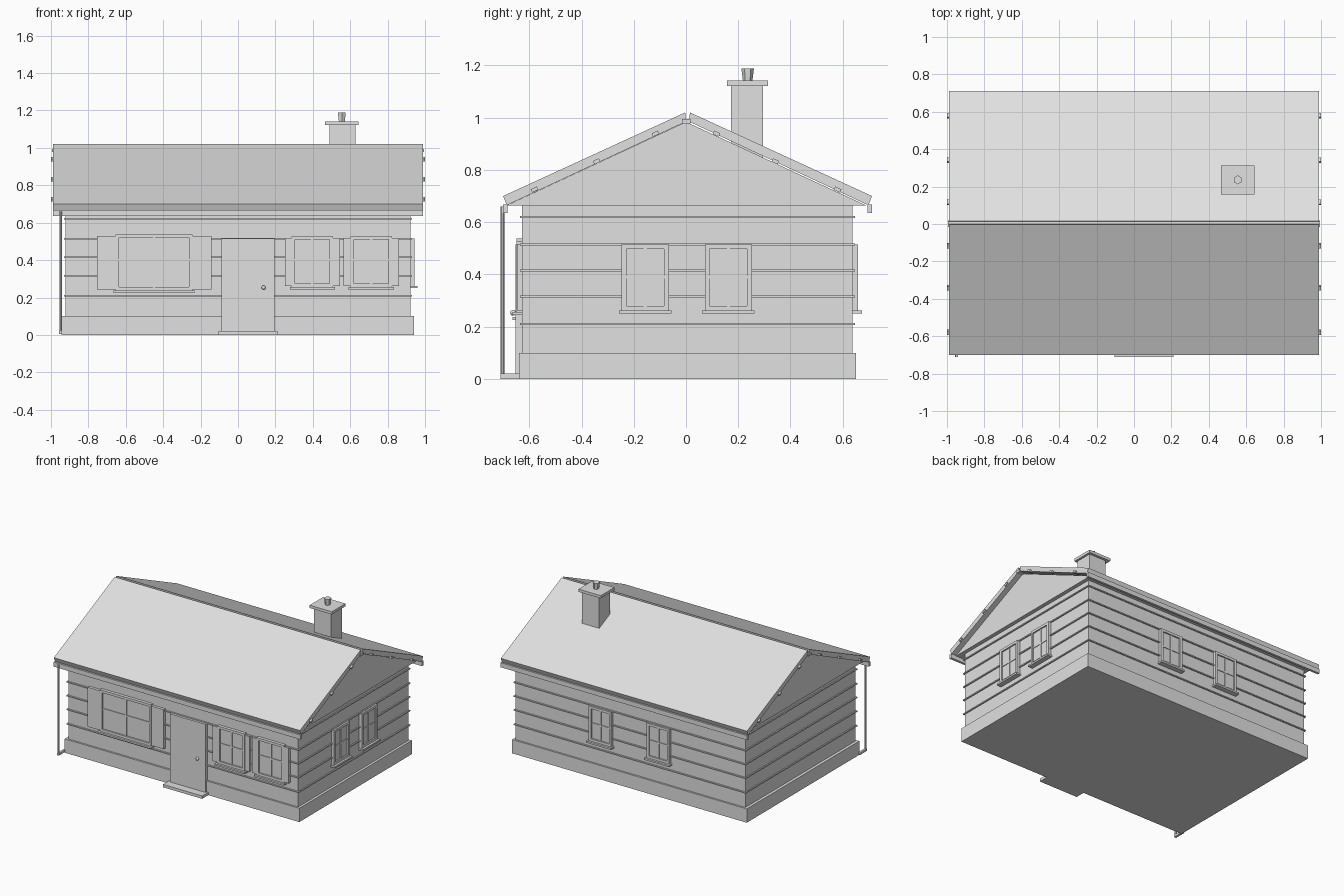
import bpy, bmesh, math
from mathutils import Vector

if "Cube" in bpy.data.objects:
    bpy.data.objects.remove(bpy.data.objects["Cube"])

grey = bpy.data.materials.new("light_grey")
grey.diffuse_color = (0.75, 0.75, 0.75, 1)
grey.use_nodes = True
grey.node_tree.nodes["Principled BSDF"].inputs["Base Color"].default_value = grey.diffuse_color


def finish(name, bm):
    bmesh.ops.recalc_face_normals(bm, faces=bm.faces)
    me = bpy.data.meshes.new(name)
    bm.to_mesh(me)
    bm.free()
    me.materials.append(grey)
    ob = bpy.data.objects.new(name, me)
    bpy.context.collection.objects.link(ob)
    return ob


def boxes(name, items):
    """One object from boxes given as (x0, x1, y0, y1, z0, z1)."""
    bm = bmesh.new()
    for x0, x1, y0, y1, z0, z1 in items:
        vs = bmesh.ops.create_cube(bm, size=1)["verts"]
        for v in vs:
            v.co = Vector(((x0 + x1) / 2 + v.co.x * (x1 - x0),
                           (y0 + y1) / 2 + v.co.y * (y1 - y0),
                           (z0 + z1) / 2 + v.co.z * (z1 - z0)))
    return finish(name, bm)


def extrude_x(name, profile, x0, x1):
    """Extrude a (y, z) outline along x."""
    bm = bmesh.new()
    f = bm.faces.new([bm.verts.new((x0, y, z)) for y, z in profile])
    ext = bmesh.ops.extrude_face_region(bm, geom=[f])["geom"]
    for v in ext:
        if isinstance(v, bmesh.types.BMVert):
            v.co.x = x1
    return finish(name, bm)


def cylinder(name, x, y, z0, z1, r0, r1, sides):
    bm = bmesh.new()
    bmesh.ops.create_cone(bm, cap_ends=True, segments=sides,
                          radius1=r0, radius2=r1, depth=z1 - z0)
    bmesh.ops.translate(bm, verts=bm.verts, vec=(x, y, (z0 + z1) / 2))
    return finish(name, bm)


# Wall planes
WX, WY0, WY1 = 0.922, -0.627, 0.637


def on_wall(side, u0, u1, z0, z1, depth):
    """Box standing out from one wall by the given depth."""
    if side == "front":
        return (u0, u1, WY0 - depth, WY0 + 0.005, z0, z1)
    if side == "back":
        return (u0, u1, WY1 - 0.005, WY1 + depth, z0, z1)
    return (WX - 0.005, WX + depth, u0, u1, z0, z1)


def window(name, side, u0, u1, z0, z1, bar_z, shutter=0):
    w, m = 0.018, (u0 + u1) / 2
    boxes(name + "_glass", [on_wall(side, u0 + w, u1 - w, z0 + w, z1 - w, 0.012)])
    boxes(name + "_frame", [
        on_wall(side, u0, u0 + w, z0, z1, 0.022),
        on_wall(side, u1 - w, u1, z0, z1, 0.022),
        on_wall(side, u0 + w, u1 - w, z0, z0 + w, 0.022),
        on_wall(side, u0 + w, u1 - w, z1 - w, z1, 0.022),
        on_wall(side, m - 0.006, m + 0.006, z0 + w, z1 - w, 0.017),
        on_wall(side, u0 + w, u1 - w, bar_z - 0.005, bar_z + 0.005, 0.0165)])
    boxes(name + "_sill", [on_wall(side, u0 - 0.01, u1 + 0.01, z0 - 0.012, z0, 0.037)])
    if shutter:
        boxes(name + "_shutters", [
            on_wall(side, u0 - shutter, u0, z0 + 0.005, z1 - 0.01, 0.02),
            on_wall(side, u1, u1 + shutter, z0 + 0.005, z1 - 0.01, 0.02)])


# Foundation, walls and siding strips
boxes("foundation", [(-0.943, 0.94, -0.64, 0.65, 0, 0.1)])
boxes("walls", [(-WX, WX, WY0, WY1, 0.08, 0.67)])
boxes("siding_strips", [(-WX - 0.009, WX + 0.009, WY0 - 0.009, WY1 + 0.009, z - 0.004, z + 0.004)
                        for z in (0.21, 0.315, 0.415, 0.515, 0.62)])

# Gables with the boxed eaves
extrude_x("gable", [(-0.687, 0.664), (0.69, 0.664), (0, 0.984)], -0.95, 0.95)

# Roof slabs, rafter ends and gutters on both slopes
for side, s, shift in (("front", -1, 0.0), ("back", 1, 0.012)):
    slab = [(0.003, 1.02), (0.7, 0.7), (0.686, 0.665), (0.0, 0.985)]
    extrude_x(side + "_roof", [(s * y + shift, z) for y, z in slab], -0.988, 0.988)
    boxes(side + "_gutter", [(-0.99, 0.99, *sorted((s * 0.683 + shift, s * 0.7 + shift)), 0.635, 0.668)])
    a = math.atan2(0.32, 0.695)
    d = Vector((s * math.cos(a), -math.sin(a)))
    n = Vector((s * math.sin(a), math.cos(a)))
    for i, (y, z) in enumerate(((0.117, 0.939), (0.342, 0.833), (0.58, 0.725))):
        c = Vector((s * y, z))
        outline = [c + d * p * 0.013 + n * q * 0.007
                   for p, q in ((-1, -1), (1, -1), (1, 1), (-1, 1))]
        extrude_x(f"{side}_rafter_{i + 1}", outline, -1, 1)
boxes("ridge_beam", [(-0.995, 0.995, -0.015, 0.018, 0.978, 0.995)])

# Chimney
boxes("chimney", [(0.49, 0.628, 0.172, 0.295, 0.8, 1.122)])
boxes("chimney_cap", [(0.465, 0.643, 0.157, 0.313, 1.122, 1.142)])
cylinder("chimney_pot", 0.555, 0.236, 1.14, 1.188, 0.018, 0.024, 6)

# Front door
boxes("door", [on_wall("front", -0.088, 0.195, 0.02, 0.515, 0.026)])
boxes("doorstep", [(-0.105, 0.21, -0.71, -0.6, 0, 0.021)])
bm = bmesh.new()
bmesh.ops.create_uvsphere(bm, u_segments=12, v_segments=8, radius=0.011)
bmesh.ops.translate(bm, verts=bm.verts, vec=(0.137, -0.662, 0.253))
for f in bm.faces:
    f.smooth = True
finish("door_knob", bm)

# Windows
window("large_window", "front", -0.655, -0.243, 0.237, 0.538, 0.40, 0.1)
window("middle_window", "front", 0.287, 0.508, 0.256, 0.527, 0.40, 0.037)
window("corner_window", "front", 0.602, 0.823, 0.256, 0.527, 0.40, 0.037)
for name, u in (("near", -0.156), ("far", 0.162)):
    window(f"side_{name}_window", "right", u - 0.09, u + 0.09, 0.262, 0.515, 0.39)
for name, u in (("left", 0.23), ("right", -0.235)):
    window(f"back_{name}_window", "back", u - 0.09, u + 0.09, 0.262, 0.515, 0.39)

# Downpipe
cylinder("downpipe", -0.948, -0.703, 0.008, 0.66, 0.008, 0.008, 10)
boxes("downpipe_foot", [(-0.956, -0.94, -0.711, -0.63, 0.006, 0.021)])
